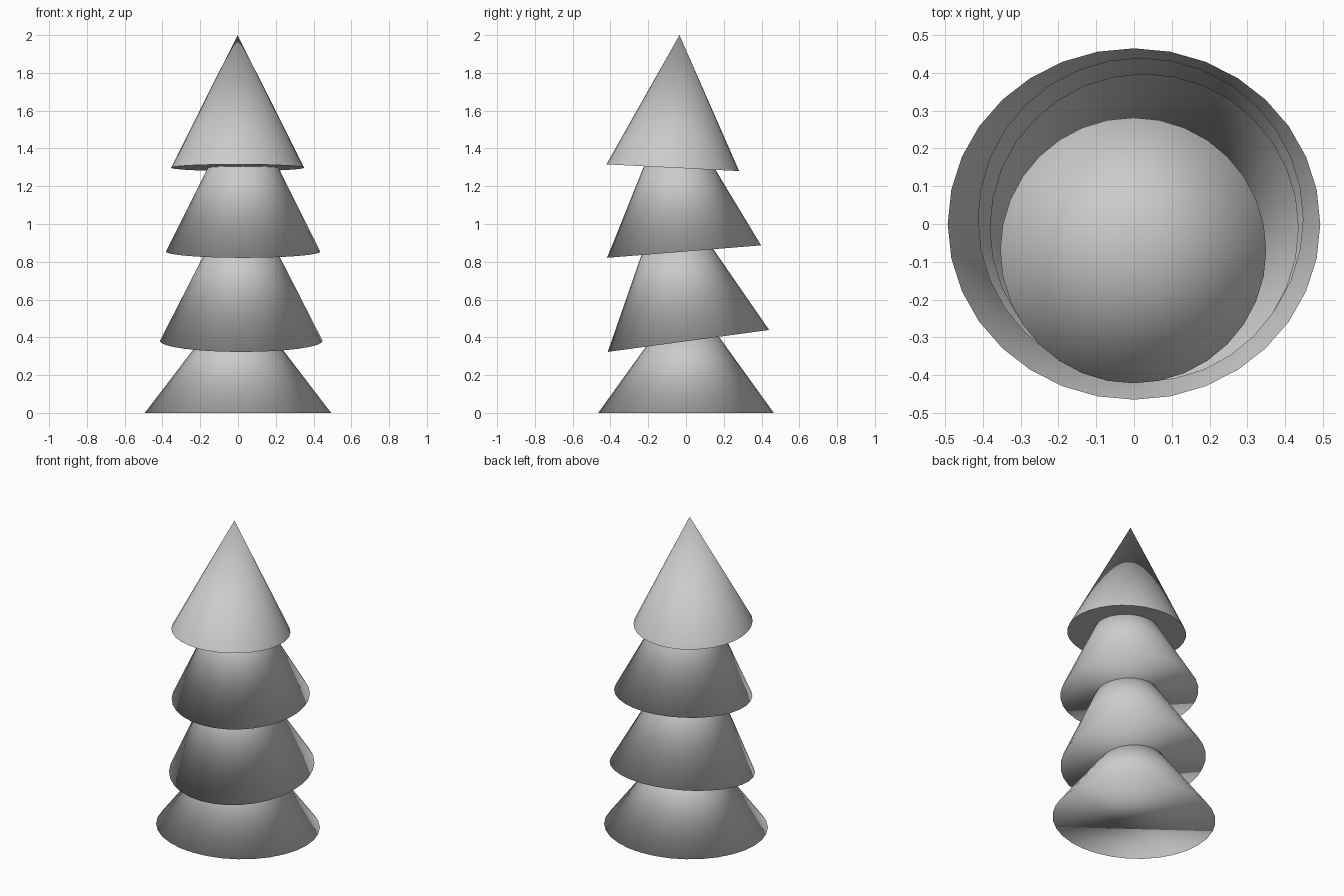
import bpy
from math import radians
from mathutils import Matrix, Vector

if "Cube" in bpy.data.objects:
    bpy.data.objects.remove(bpy.data.objects["Cube"])


def tier(name, base, radius, height, tilt=0.0, y_scale=1.0, crisp=False):
    """Closed 32-sided cone placed by the centre of its base, tilted about x."""
    rot = Matrix.Rotation(radians(tilt), 3, 'X')
    centre = Vector(base) + rot @ Vector((0, 0, height / 2))
    bpy.ops.mesh.primitive_cone_add(vertices=32, radius1=radius, radius2=0,
                                    depth=height, location=centre,
                                    rotation=(radians(tilt), 0, 0))
    obj = bpy.context.object
    obj.name = name
    obj.scale.y = y_scale
    if crisp:
        bpy.ops.object.shade_smooth_by_angle()
    else:
        bpy.ops.object.shade_smooth()
    return obj


# Lowest, wide and squat branches (slightly oval)
tier("bottom_branches", (0, 0, 0), 0.493, 0.645, y_scale=0.943)

# Two tilted middle layers
tier("lower_middle_branches", (0.0175, 0.013, 0.381), 0.431, 0.85, tilt=7.75)
tier("upper_middle_branches", (0.027, -0.01, 0.854), 0.409, 0.82, tilt=4.63)

# Pointed top with a crisp base rim
tier("tree_top", (-0.002, -0.07, 1.298), 0.352, 0.703, tilt=-2.9, crisp=True)
